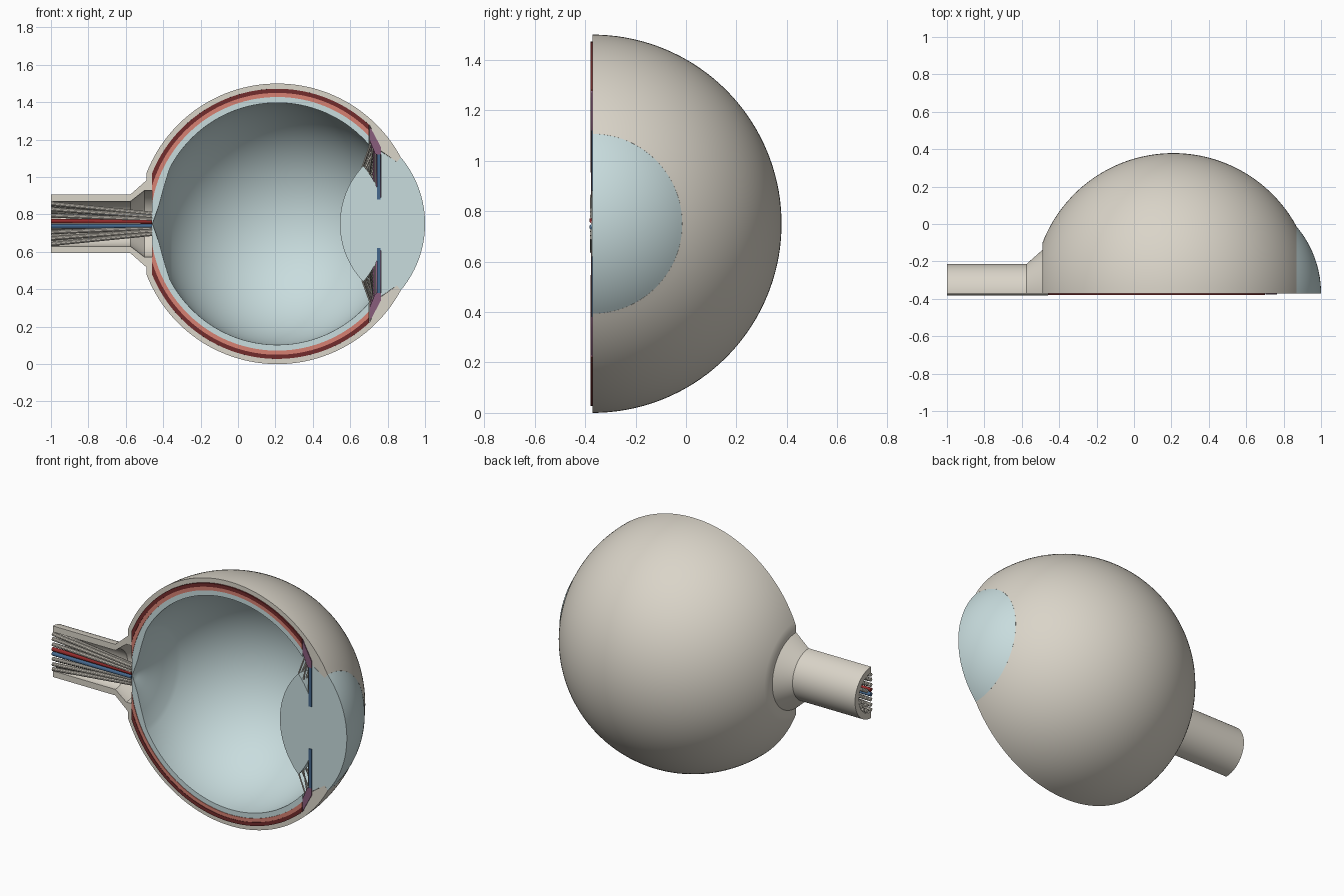
import bpy, bmesh, math
from mathutils import Vector

if "Cube" in bpy.data.objects:
    bpy.data.objects.remove(bpy.data.objects["Cube"])

Y0, Z0 = -0.371, 0.75      # optical axis runs along x at this y, z
CX = 0.21                  # globe centre


def mat(name, r, g, b):
    m = bpy.data.materials.new(name)
    m.diffuse_color = (r, g, b, 1)
    m.use_nodes = True
    m.node_tree.nodes["Principled BSDF"].inputs["Base Color"].default_value = m.diffuse_color
    return m


CREAM = mat("cream", 0.70, 0.66, 0.58)
PALE = mat("pale_blue", 0.58, 0.72, 0.73)
MAROON = mat("maroon", 0.17, 0.025, 0.025)
SALMON = mat("salmon", 0.68, 0.22, 0.17)
PURPLE = mat("purple", 0.25, 0.11, 0.20)
BLUE = mat("slate_blue", 0.06, 0.14, 0.27)
RED = mat("red", 0.30, 0.025, 0.025)


def finish(name, bm, material):
    bmesh.ops.recalc_face_normals(bm, faces=bm.faces)
    me = bpy.data.meshes.new(name)
    bm.to_mesh(me)
    bm.free()
    me.materials.append(material)
    ob = bpy.data.objects.new(name, me)
    bpy.context.collection.objects.link(ob)
    bpy.ops.object.select_all(action='DESELECT')
    ob.select_set(True)
    bpy.context.view_layer.objects.active = ob
    bpy.ops.object.shade_smooth_by_angle(angle=math.radians(28))
    return ob


def half_lathe(name, profile, material, lip=0.0, steps=72):
    """Sweep a closed (x, radius) outline half a turn and cap it on the cut plane."""
    bm = bmesh.new()
    spins = [(math.pi * i / steps, 0) for i in range(steps + 1)]
    if lip:
        spins = [(0, lip)] + spins + [(math.pi, lip)]
    rings = [[bm.verts.new((x, Y0 + r * math.sin(t) - off, Z0 + r * math.cos(t)))
              for x, r in profile] for t, off in spins]
    n = len(profile)
    for a, b in zip(rings, rings[1:]):
        for i in range(n):
            j = (i + 1) % n
            if profile[i][1] == 0 and profile[j][1] == 0:
                continue
            bm.faces.new((a[i], a[j], b[j], b[i]))
    bm.faces.new(rings[0])
    bm.faces.new(rings[-1])
    bmesh.ops.remove_doubles(bm, verts=bm.verts, dist=1e-5)
    return finish(name, bm, material)


def globe(R, x0, x1, n=48):
    """Arc of the globe with radius R between two x positions."""
    a0, a1 = (math.acos((x - CX) / R) for x in (x0, x1))
    return [(CX + R * math.cos(a0 + (a1 - a0) * i / n),
             R * math.sin(a0 + (a1 - a0) * i / n)) for i in range(n + 1)]


def dome(xv, xe, re, n=20):
    """Arc from its vertex on the axis out to an edge point."""
    s = abs(xv - xe)
    R = (re * re + s * s) / (2 * s)
    d = 1 if xv > xe else -1
    a = math.asin(re / R)
    return [(xv - d * R * (1 - math.cos(a * i / n)), R * math.sin(a * i / n))
            for i in range(n + 1)]


def polar(x, r, t):
    return Vector((x, Y0 + r * math.sin(t), Z0 + r * math.cos(t)))


def rods(name, ends, radius, material, sides=8):
    bm = bmesh.new()
    for p, q in ends:
        d = q - p
        m = d.to_track_quat('Z', 'Y').to_matrix().to_4x4()
        m.translation = (p + q) / 2
        bmesh.ops.create_cone(bm, cap_ends=True, segments=sides, radius1=radius,
                              radius2=radius, depth=d.length, matrix=m)
    return finish(name, bm, material)


# outer white coat with flared nerve sheath
half_lathe("sclera_and_sheath",
           [(-1, .157), (-.575, .157), (-.49, .232)] + globe(.75, -.49, .87, 64)
           + [(.85, .33), (.764, .39)] + globe(.722, .705, -.46, 64)
           + [(-.46, .178), (-.50, .178), (-.575, .12), (-1, .12)], CREAM)

# inner coats, standing slightly proud of the cut
half_lathe("choroid", globe(.722, -.46, .70) + globe(.70, .70, -.46), MAROON, .008)
half_lathe("retina", globe(.70, -.46, .70) + globe(.678, .70, -.46), SALMON, .006)
half_lathe("inner_lining", globe(.678, -.46, .70) + globe(.647, .70, -.365)
           + [(-.395, .20), (-.422, .10), (-.445, .035), (-.458, 0), (-.46, 0)],
           PALE, .003)

# ciliary ring and iris
half_lathe("ciliary_body", [(.702, .527), (.702, .45), (.735, .37), (.764, .37),
                            (.764, .41)], PURPLE, .005)
half_lathe("iris", [(.742, .13), (.763, .13), (.763, .375), (.742, .375)], BLUE, .004)

# lens, front chamber and cornea
lens_back, lens_front = dome(.545, .67, .31), dome(.785, .67, .31)
half_lathe("lens", lens_back + lens_front[-2::-1], PALE)
inner_cornea = dome(.965, .85, .33)
half_lathe("front_chamber", inner_cornea + [(.764, .388), (.764, .13), (.78, .06),
                                            (.785, 0)], PALE)
half_lathe("cornea", dome(1.0, .87, .356) + inner_cornea[::-1], PALE)

# fibres that hang the lens from the ciliary ring
threads = []
for i in range(30):
    t = math.pi * (i + .3) / 29.6
    for (xa, ra), (xb, rb) in (((.71, .43), (.665, .305)), ((.72, .405), (.70, .28)),
                               ((.735, .38), (.735, .21))):
        threads.append((polar(xa, ra, t), polar(xb, rb, t)))
rods("lens_threads", threads, .0045, CREAM, 6)

# optic nerve bundle narrowing toward the globe
fibres = []
for r, count in ((.045, 4), (.078, 7), (.108, 10)):
    for i in range(count):
        t = math.pi * i / (count - 1)
        fibres.append((polar(-1, r, t), polar(-.46, r * .5, t)))
rods("nerve_fibres", fibres, .011, CREAM, 10)

# central artery and vein
rods("central_artery", [(polar(-1, .015, 0), polar(-.46, .012, 0))], .012, RED, 12)
rods("central_vein", [(polar(-1, .013, math.pi), polar(-.46, .012, math.pi))], .012, BLUE, 12)
